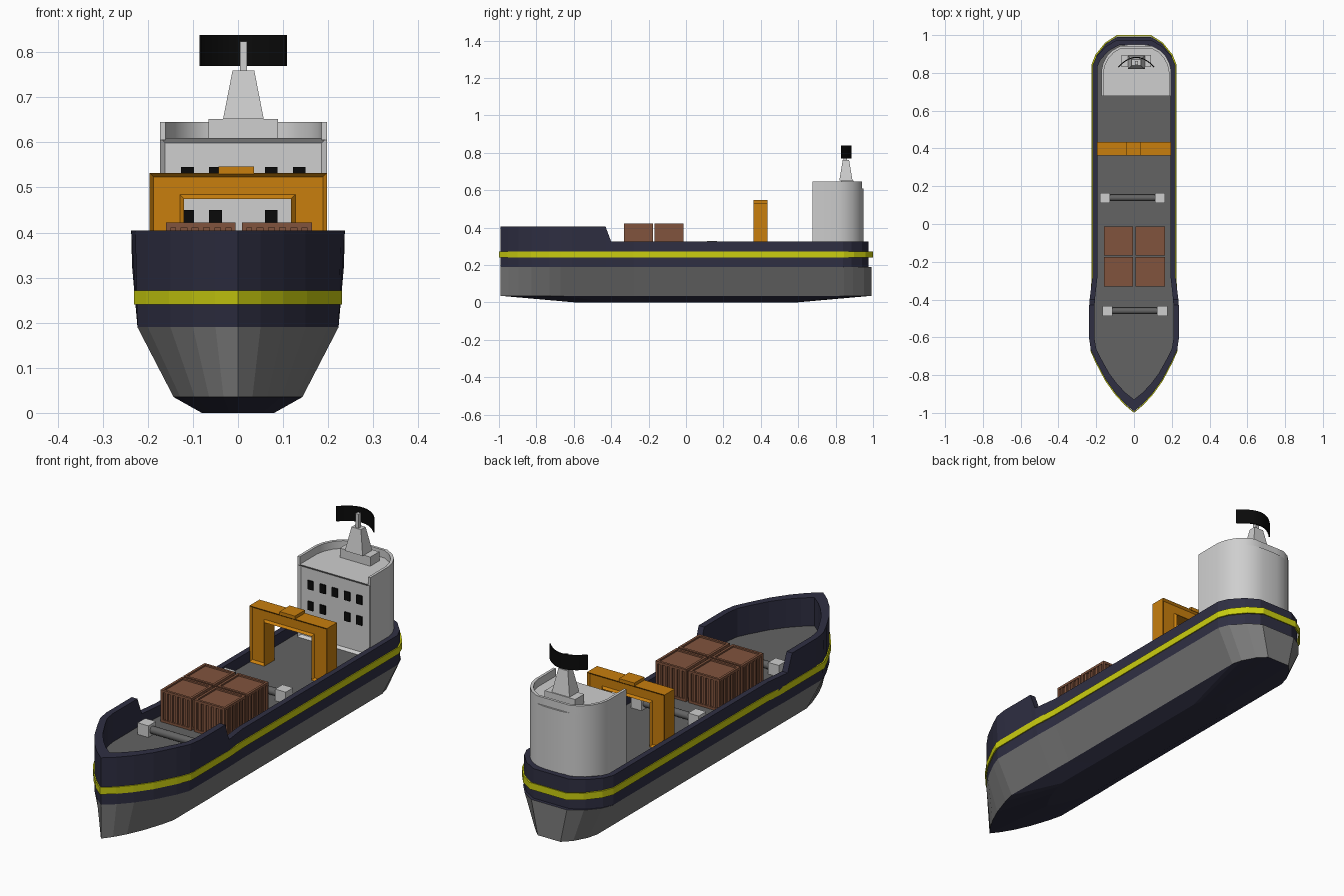
import bpy, bmesh, math
from mathutils import Vector

cube = bpy.data.objects.get("Cube")
if cube:
    bpy.data.objects.remove(cube, do_unlink=True)


def material(name, *rgb):
    m = bpy.data.materials.new(name)
    m.use_nodes = True
    m.diffuse_color = (*rgb, 1)
    bsdf = next(n for n in m.node_tree.nodes if n.type == 'BSDF_PRINCIPLED')
    bsdf.inputs["Base Color"].default_value = (*rgb, 1)
    return m


navy = material("navy", .028, .028, .055)
hull_grey = material("hull_grey", .2, .2, .2)
deck_grey = material("deck_grey", .125, .125, .125)
yellow = material("yellow", .6, .62, .005)
orange = material("orange", .58, .21, .004)
brown = material("brown", .22, .088, .047)
white = material("off_white", .62, .62, .62)
black = material("black", .003, .003, .003)


def finish(name, bm, *mats, smooth=False):
    bmesh.ops.recalc_face_normals(bm, faces=bm.faces)
    mesh = bpy.data.meshes.new(name)
    bm.to_mesh(mesh)
    bm.free()
    for m in mats:
        mesh.materials.append(m)
    ob = bpy.data.objects.new(name, mesh)
    bpy.context.collection.objects.link(ob)
    if smooth:
        bpy.ops.object.select_all(action='DESELECT')
        ob.select_set(True)
        bpy.context.view_layer.objects.active = ob
        bpy.ops.object.shade_smooth_by_angle(angle=math.radians(35))
    return ob


def box(bm, x0, x1, y0, y1, z0, z1):
    vs = [bm.verts.new((x, y, z)) for x in (x0, x1) for y in (y0, y1) for z in (z0, z1)]
    for f in ((0, 1, 3, 2), (4, 5, 7, 6), (0, 1, 5, 4), (2, 3, 7, 6), (0, 2, 6, 4), (1, 3, 7, 5)):
        bm.faces.new([vs[i] for i in f])


def loft(rings, ids=None, loop=False):
    """Skin equal-length rings; cap the ends, or close the tube when loop is set."""
    bm = bmesh.new()
    rows = [[bm.verts.new(p) for p in r] for r in rings]
    pairs = list(zip(rows, rows[1:])) + ([(rows[-1], rows[0])] if loop else [])
    ids = ids or [0] * (len(pairs) + 2)
    for k, (a, b) in enumerate(pairs):
        for i in range(len(a)):
            j = (i + 1) % len(a)
            bm.faces.new((a[i], a[j], b[j], b[i])).material_index = ids[k + 1]
    if not loop:
        bm.faces.new(rows[0]).material_index = ids[0]
        bm.faces.new(rows[-1]).material_index = ids[-1]
    return bm


def mirrored(half):
    """Close a half outline across x = 0."""
    return half + [(-x, y) for x, y in reversed(half) if x > 0]


def flat(outline, z):
    return [(x, y, z) for x, y in outline]


# Hull: one deck outline, reshaped at each level
outline = mirrored([(0, -.992), (.05, -.95), (.1, -.895), (.15, -.825), (.2, -.73), (.228, -.67),
                    (.237, -.61), (.237, -.43), (.235, -.4), (.22, -.28), (.22, .84), (.2, .885),
                    (.15, .94), (.09, .975)])
DECK = .275


def clamp(x, w):
    return max(-w, min(w, x))


def stretch_ends(x, y, bow, stern):
    if y < -.6:
        y = -.6 + (y + .6) * bow
    elif y > .8:
        y = .8 + (y - .8) * stern
    return x, y


def sheer(y):
    return .325 + .08 * max(0, min(1, (-.4 - y) / .03))


waterline = [(clamp(x, .223), y) for x, y in outline]
lower = [stretch_ends(x, y, 1, 1.09) for x, y in waterline]
inner = [stretch_ends(x * .88, y, .84, .84) for x, y in outline]
hull = loft([
    [(x * .36, y * .6, 0) for x, y in lower],
    [(x * .64, y, .035) for x, y in lower],
    flat(lower, .19),
    flat(waterline, .19),
    [(x, y, sheer(y)) for x, y in outline],
    [(x, y, sheer(o[1])) for (x, y), o in zip(inner, outline)],
    flat(inner, DECK)], ids=[0, 0, 1, 0, 0, 0, 0, 2])
finish("hull", hull, navy, hull_grey, deck_grey)

# Rubbing band, standing clear of the stern
band = [stretch_ends(clamp(x * 1.02, .231), y, 1.02, 1.14) for x, y in outline]
band_in = [(x * .97, y * .994) for x, y in band]
finish("rubbing_band", loft([flat(band, .24), flat(band, .271), flat(band_in, .271),
                             flat(band_in, .24)], loop=True), yellow)

# Deckhouse with rounded back and recessed front panel
CX = .012
half = [(.185, .677), (.185, .81), (.176, .85), (.155, .89), (.125, .92), (.085, .942), (.04, .95)]


def shifted(pts):
    return [(x + CX, y) for x, y in pts]


bm = loft([flat(shifted(mirrored(half)), DECK), flat(shifted(mirrored(half)), .61)])
bmesh.ops.recalc_face_normals(bm, faces=bm.faces)
bm.normal_update()
front = [f for f in bm.faces if f.normal.y < -.9]
bmesh.ops.inset_region(bm, faces=front, thickness=.016, depth=-.01)
finish("deckhouse", bm, white, smooth=True)

# Roof parapet, open to the front
wall = [(x, min(y, .942)) for x, y in mirrored(half)]
wall_in = [(x * .935, .677 + (y - .677) * .955) for x, y in wall]
bm = bmesh.new()
rows = [[bm.verts.new(p) for p in flat(shifted(path), z)]
        for path, z in ((wall, .605), (wall, .645), (wall_in, .645), (wall_in, .605))]
for a, b in zip(rows, rows[1:] + rows[:1]):
    for i in range(len(a) - 1):
        bm.faces.new((a[i], a[i + 1], b[i + 1], b[i]))
for end in (0, -1):
    bm.faces.new([r[end] for r in rows])
finish("roof_parapet", bm, white, smooth=True)

# Windows: five above, four below
bm = bmesh.new()
for z, columns in ((.505, (-2, -1, 0, 1, 2)), (.41, (-2, -1, 1, 2))):
    for c in columns:
        x = CX + c * .062
        box(bm, x - .014, x + .014, .681, .689, z, z + .04)
finish("windows", bm, black)

# Mast
bm = bmesh.new()
box(bm, CX - .077, CX + .077, .83, .895, .605, .652)
box(bm, CX - .008, CX + .008, .843, .862, .75, .824)
finish("mast_base_and_post", bm, white)


def rect(w, d, y, z):
    return [(CX + sx * w, y + sy * d, z) for sx, sy in ((-1, -1), (1, -1), (1, 1), (-1, 1))]


finish("mast", loft([rect(.045, .035, .855, .652), rect(.024, .017, .855, .76)]), white)

# Curved radar screen
steps = [i / 8 for i in range(-8, 9)]
arc = [(CX + t * .097, .885 - .053 * t * t) for t in steps]
arc += [(CX + t * .093, .879 - .05 * t * t) for t in reversed(steps)]
finish("radar_screen", loft([flat(arc, .77), flat(arc, .838)]), black, smooth=True)

# Gantry with recessed faces
portal = [(-.196, DECK), (-.196, .532), (.197, .532), (.197, DECK),
          (.118, DECK), (.118, .475), (-.12, .475), (-.12, DECK)]
bm = loft([[(x, y, z) for x, z in portal] for y in (.362, .435)])
bmesh.ops.recalc_face_normals(bm, faces=bm.faces)
bm.normal_update()
for f in [f for f in bm.faces if abs(f.normal.y) > .9]:
    bmesh.ops.inset_region(bm, faces=[f], thickness=.009, depth=-.01, use_even_offset=True)
box(bm, -.043, .035, .362, .435, .53, .546)
finish("gantry", bm, orange)


# Cargo containers: framed boxes with ribbed sides
def container(name, cx, cy, s=.0775, top=.422, bar=.011):
    bm = bmesh.new()
    core = s - .008
    box(bm, cx - core, cx + core, cy - core, cy + core, DECK, top - .007)
    for a in (-1, 1):
        lo, hi = sorted((a * s, a * (s - bar)))
        for z0, z1 in ((DECK, DECK + bar), (top - bar, top)):
            box(bm, cx + lo, cx + hi, cy - s, cy + s, z0, z1)
            box(bm, cx - s + bar, cx + s - bar, cy + lo, cy + hi, z0, z1)
        for b in (-1, 1):
            lo2, hi2 = sorted((b * s, b * (s - bar)))
            box(bm, cx + lo, cx + hi, cy + lo2, cy + hi2, DECK + bar, top - bar)
        # side ribs
        lo, hi = sorted((a * (s - .002), a * (core - .002)))
        for i in range(-2, 3):
            r = i * .025
            box(bm, cx + lo, cx + hi, cy + r - .006, cy + r + .006, DECK + bar, top - bar)
            box(bm, cx + r - .006, cx + r + .006, cy + lo, cy + hi, DECK + bar, top - bar)
    finish(name, bm, brown)


for side, cx in (("right", -.0825), ("left", .0865)):
    for row, cy in (("front", -.253), ("rear", -.09)):
        container(f"container_{row}_{side}", cx, cy)

# Winches: two housings joined by a drum
for name, x0, x1, y in (("front", -.14, .15, -.46), ("rear", -.153, .137, .138)):
    bm = bmesh.new()
    for x in (x0, x1):
        box(bm, x - .027, x + .027, y - .027, y + .027, DECK, .328)
    finish(f"{name}_winch_housings", bm, white)
    bm = bmesh.new()
    rings = [[(x, y + .017 * math.cos(a), .3 + .017 * math.sin(a))
              for a in (math.tau * i / 12 for i in range(12))] for x in (x0, x1)]
    finish(f"{name}_winch_drum", loft(rings), deck_grey, smooth=True)
